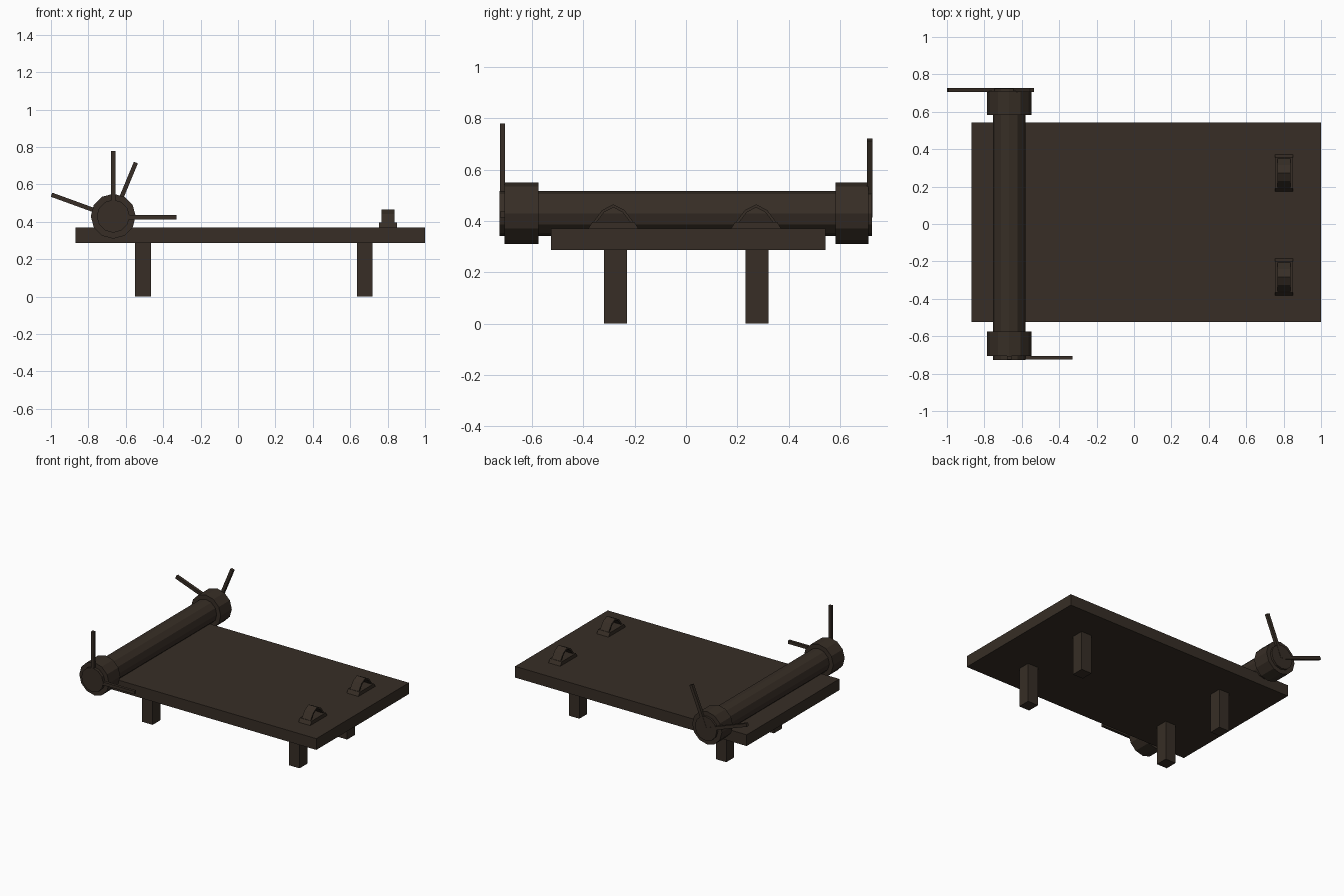
import bpy, bmesh, math
from mathutils import Vector

if "Cube" in bpy.data.objects:
    bpy.data.objects.remove(bpy.data.objects["Cube"])

wood = bpy.data.materials.new("dark brown wood")
wood.diffuse_color = (0.038, 0.027, 0.019, 1)
wood.use_nodes = True
wood.node_tree.nodes["Principled BSDF"].inputs["Base Color"].default_value = wood.diffuse_color


def make(name, bm):
    bmesh.ops.recalc_face_normals(bm, faces=bm.faces)
    me = bpy.data.meshes.new(name)
    bm.to_mesh(me)
    bm.free()
    me.materials.append(wood)
    ob = bpy.data.objects.new(name, me)
    bpy.context.collection.objects.link(ob)
    return ob


def prism(name, pts, offset):
    """Extrude a planar outline by an offset vector."""
    bm = bmesh.new()
    f = bm.faces.new([bm.verts.new(p) for p in pts])
    r = bmesh.ops.extrude_face_region(bm, geom=[f])
    verts = [g for g in r["geom"] if isinstance(g, bmesh.types.BMVert)]
    bmesh.ops.translate(bm, vec=offset, verts=verts)
    return make(name, bm)


def box(name, x0, x1, y0, y1, z0, z1):
    return prism(name, [(x0, y0, z0), (x1, y0, z0), (x1, y1, z0), (x0, y1, z0)],
                 (0, 0, z1 - z0))


AX, AZ = -0.667, 0.43


def drum(name, r, y0, y1, n=12):
    pts = [(AX + r * math.cos(2 * math.pi * i / n), y0,
            AZ + r * math.sin(2 * math.pi * i / n)) for i in range(n)]
    return prism(name, pts, (0, y1 - y0, 0))


def spoke(name, angle, length, y0, y1, cz=0.425):
    a = math.radians(angle)
    d = Vector((math.cos(a), 0, math.sin(a)))
    s = Vector((-d.z, 0, d.x)) * 0.0115
    c = Vector((AX, y0, cz))
    e = c + d * length
    return prism(name, [c - s, e - s, e + s, c + s], (0, y1 - y0, 0))


# table top and legs
box("table_top", -0.87, 1.0, -0.525, 0.543, 0.288, 0.37)
for i, x in enumerate((-0.508, 0.678)):
    for j, y in enumerate((-0.274, 0.276)):
        box(f"leg_{i}_{j}", x - 0.042, x + 0.042, y - 0.045, y + 0.045, 0, 0.29)

# roller with end drums
drum("roller", 0.088, -0.727, 0.725)
drum("front_drum", 0.12, -0.706, -0.575)
drum("back_drum", 0.12, 0.582, 0.71)

# turning handles
spoke("front_handle_up", 90, 0.355, -0.725, -0.705)
spoke("front_handle_side", 0, 0.337, -0.725, -0.705)
spoke("back_handle_up", 67.5, 0.316, 0.705, 0.727)
spoke("back_handle_side", 160, 0.351, 0.705, 0.727)

# ankle shackles: tapered plate and low arch
for side, y in (("front", -0.283), ("back", 0.273)):
    prism(f"{side}_shackle_plate",
          [(0.755, y - 0.098, 0.37), (0.755, y + 0.098, 0.37),
           (0.755, y + 0.082, 0.396), (0.755, y - 0.082, 0.396)], (0.095, 0, 0))
    outer = [(-0.08, 0.394), (-0.043, 0.443), (0, 0.465), (0.043, 0.443), (0.08, 0.394)]
    inner = [(0.067, 0.394), (0.036, 0.434), (0, 0.453), (-0.036, 0.434), (-0.067, 0.394)]
    prism(f"{side}_shackle_arch", [(0.768, y + p, z) for p, z in outer + inner],
          (0.07, 0, 0))
